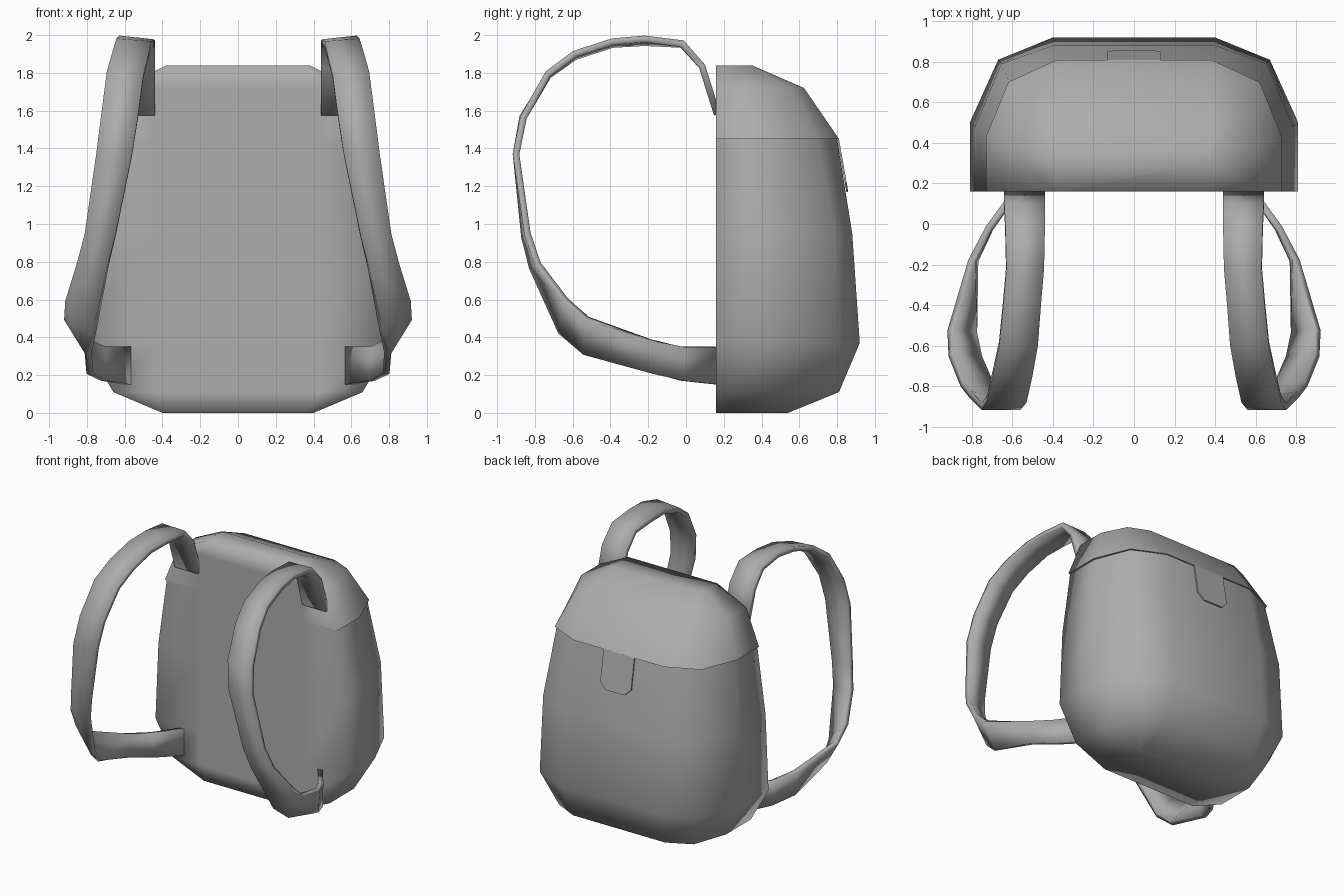
import bpy
import bmesh
from math import radians

if "Cube" in bpy.data.objects:
    bpy.data.objects.remove(bpy.data.objects["Cube"])

BACK = 0.16   # y of the flat panel that rests against the wearer
LIP = 1.45    # height of the lid edge

grey = bpy.data.materials.new("dark_grey_fabric")
grey.diffuse_color = (0.42, 0.42, 0.42, 1)
grey.use_nodes = True
grey.node_tree.nodes["Principled BSDF"].inputs["Base Color"].default_value = grey.diffuse_color


def make(name, verts, faces, thickness=0, mirror=False, angle=180):
    """Mesh object with optional thickness and mirror, smooth by angle."""
    me = bpy.data.meshes.new(name)
    me.from_pydata(verts, [], faces)
    bm = bmesh.new()
    bm.from_mesh(me)
    bmesh.ops.remove_doubles(bm, verts=bm.verts, dist=0.0005)
    bmesh.ops.recalc_face_normals(bm, faces=bm.faces)
    bm.to_mesh(me)
    bm.free()
    me.materials.append(grey)
    ob = bpy.data.objects.new(name, me)
    bpy.context.collection.objects.link(ob)
    if thickness:
        mod = ob.modifiers.new("Thickness", 'SOLIDIFY')
        mod.thickness = thickness
        mod.offset = 0
        mod.use_even_offset = True
    if mirror:
        ob.modifiers.new("Mirror", 'MIRROR')
    bpy.ops.object.select_all(action='DESELECT')
    ob.select_set(True)
    bpy.context.view_layer.objects.active = ob
    bpy.ops.object.convert(target='MESH')
    bpy.ops.object.shade_smooth_by_angle(angle=radians(angle))
    return bpy.context.object


def loft(name, rings):
    """Skin D-shaped sections: (z, side x, side y, corner x, corner y, front x, front y)."""
    verts = []
    for z, sx, sy, cx, cy, fx, fy in rings:
        half = [(min(0.44, sx * 0.9), BACK), (sx, BACK), (sx, sy), (cx, cy), (fx, fy)]
        verts += [(x, y, z) for x, y in half]
        verts += [(-x, y, z) for x, y in reversed(half)]
    n = 10
    faces = [(r * n + i, r * n + (i + 1) % n, (r + 1) * n + (i + 1) % n, (r + 1) * n + i)
             for r in range(len(rings) - 1) for i in range(n)
             if not (rings[r][0] == rings[r + 1][0] and i in (0, 8, 9))]  # no lip on the back
    last = (len(rings) - 1) * n
    # bottom and top caps as strips between the left and right halves
    for base in (0, last):
        faces += [(base + i, base + i + 1, base + 8 - i, base + 9 - i) for i in (2, 3)]
        faces.append(tuple(base + i for i in (9, 0, 1, 2, 7, 8)))
    return make(name, verts, faces)


# bag with its lid: the section steps outward at the lid edge
bag = loft("bag_with_lid", [
    (0.00, 0.40, 0.50, 0.395, 0.53, 0.38, 0.54),
    (0.11, 0.66, 0.46, 0.57, 0.72, 0.39, 0.81),
    (0.37, 0.81, 0.50, 0.67, 0.81, 0.40, 0.92),
    (0.95, 0.785, 0.48, 0.655, 0.79, 0.40, 0.88),
    (LIP, 0.715, 0.425, 0.61, 0.69, 0.377, 0.80),
    (LIP, 0.73, 0.43, 0.62, 0.70, 0.38, 0.81),
    (1.72, 0.62, 0.38, 0.53, 0.56, 0.38, 0.625),
    (1.84, 0.38, 0.31, 0.375, 0.34, 0.36, 0.35),
])

# crisp lid edge all round except across the back panel
for edge in bag.data.edges:
    ends = [bag.data.vertices[i].co for i in edge.vertices]
    if all(abs(p.z - LIP) < 0.001 for p in ends) and not all(abs(p.x) < 0.45 and p.y < 0.2 for p in ends):
        edge.use_edge_sharp = True

# closing tab hanging from the lid edge
outline = [(-0.13, LIP), (-0.13, 1.22), (-0.08, 1.17), (0.08, 1.17), (0.13, 1.22), (0.13, LIP)]
make("lid_tab", [(x, 0.805 + (LIP - z) * 0.175, z) for x, z in outline],
     [tuple(range(6))], thickness=0.01, angle=30)

# shoulder straps: inner edge and outer edge at each station, twisting toward the base
stations = [
    ((0.44, 0.165, 1.58), (0.64, 0.165, 1.58)),
    ((0.44, 0.085, 1.835), (0.64, 0.085, 1.835)),
    ((0.44, -0.02, 1.95), (0.635, -0.02, 1.955)),
    ((0.445, -0.22, 1.96), (0.63, -0.22, 1.98)),
    ((0.46, -0.39, 1.95), (0.645, -0.39, 1.965)),
    ((0.475, -0.59, 1.885), (0.665, -0.59, 1.90)),
    ((0.50, -0.73, 1.785), (0.695, -0.73, 1.795)),
    ((0.53, -0.865, 1.565), (0.725, -0.86, 1.565)),
    ((0.56, -0.90, 1.37), (0.75, -0.90, 1.37)),
    ((0.65, -0.855, 0.93), (0.81, -0.84, 0.95)),
    ((0.69, -0.815, 0.77), (0.85, -0.785, 0.79)),
    ((0.76, -0.665, 0.43), (0.905, -0.64, 0.60)),
    ((0.79, -0.54, 0.315), (0.905, -0.52, 0.50)),
    ((0.785, -0.18, 0.21), (0.80, -0.18, 0.385)),
    ((0.71, -0.02, 0.17), (0.715, -0.02, 0.35)),
    ((0.58, 0.165, 0.15), (0.58, 0.165, 0.35)),
]
verts = [p for pair in stations for p in pair]
faces = [(2 * i, 2 * i + 1, 2 * i + 3, 2 * i + 2) for i in range(len(stations) - 1)]
make("shoulder_straps", verts, faces, thickness=0.035, mirror=True)
